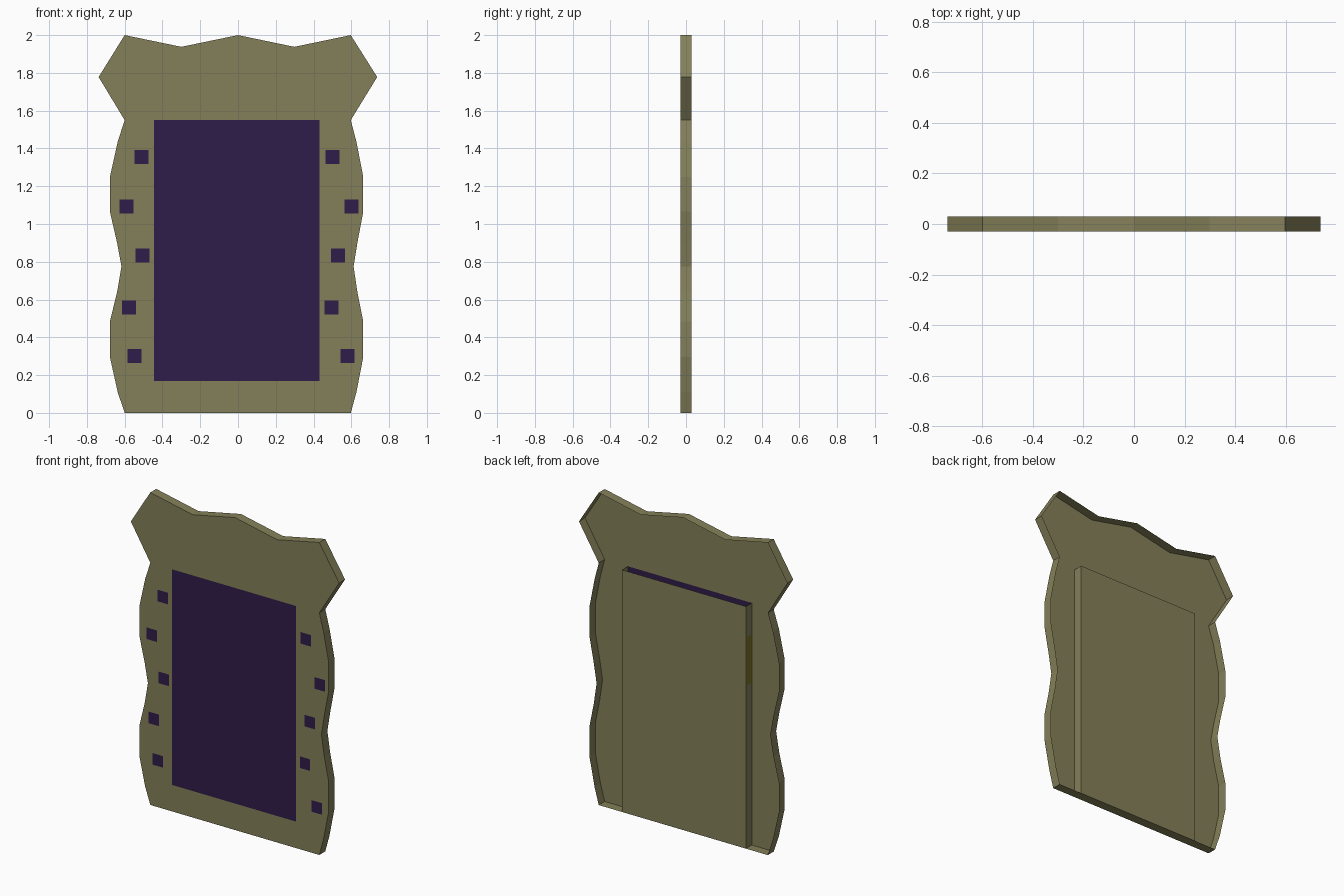
import bpy

if "Cube" in bpy.data.objects:
    bpy.data.objects.remove(bpy.data.objects["Cube"])

Y0, Y1 = -0.03, 0.03          # front and back of the frame


def material(name, rgb):
    m = bpy.data.materials.new(name)
    m.diffuse_color = (*rgb, 1)
    m.use_nodes = True
    m.node_tree.nodes["Principled BSDF"].inputs["Base Color"].default_value = m.diffuse_color
    return m


OLIVE = material("olive", (0.23, 0.215, 0.10))
PURPLE = material("purple", (0.028, 0.012, 0.067))
YELLOW = material("yellow", (0.20, 0.17, 0.01))


def mesh_object(name, verts, faces, mat):
    me = bpy.data.meshes.new(name)
    me.from_pydata(verts, [], faces)
    me.materials.append(mat)
    ob = bpy.data.objects.new(name, me)
    bpy.context.collection.objects.link(ob)
    return ob


def front_rect(name, x0, x1, z0, z1, y, mat):
    return mesh_object(name, [(x0, y, z0), (x1, y, z0), (x1, y, z1), (x0, y, z1)],
                       [(0, 1, 2, 3)], mat)


# Wavy frame outline: left x, right x, height, from the bottom up
sides = [(-0.60, 0.597, 0), (-0.637, 0.627, 0.11), (-0.678, 0.663, 0.295),
         (-0.678, 0.663, 0.485), (-0.64, 0.632, 0.64), (-0.617, 0.612, 0.775),
         (-0.64, 0.632, 0.90), (-0.678, 0.663, 1.065), (-0.678, 0.663, 1.25),
         (-0.637, 0.627, 1.435), (-0.60, 0.597, 1.55), (-0.738, 0.737, 1.778),
         (-0.60, 0.597, 2.0), (-0.30, 0.298, 1.938)]
outline = ([(r, z) for l, r, z in sides] + [(0, 2.0)]
           + [(l, z) for l, r, z in reversed(sides)])
n = len(outline)

# Frame: front face with a rim folded back, open at the back
verts = [(x, Y0, z) for x, z in outline] + [(x, Y1, z) for x, z in outline]
faces = [tuple(range(n))]
faces += [(i, i + n, (i + 1) % n + n, (i + 1) % n) for i in range(n)]
mesh_object("frame_shell", verts, faces, OLIVE)

# Rear pocket: two sides and a back, open at the top
PL, PR, PT = -0.445, 0.432, 1.55
path = [(PL, Y0), (PL, Y1), (PR, Y1), (PR, Y0)]
verts = [(x, y, z) for z in (0, PT) for x, y in path]
mesh_object("rear_pocket", verts,
            [(i, i + 4, i + 5, i + 1) for i in range(3)], OLIVE)

# Picture panel, visible in front and inside the pocket
front_rect("picture_panel", PL, PR, 0.17, PT, Y0 - 0.001, PURPLE)
panel_back = front_rect("picture_panel_back", PL, PR, 0.17, PT, Y0 + 0.001, PURPLE)
panel_back.data.flip_normals()

# Small square inlays down both sides
heights = [1.355, 1.093, 0.833, 0.558, 0.30]
columns = {"left": [-0.51, -0.59, -0.505, -0.576, -0.547],
           "right": [0.50, 0.60, 0.53, 0.496, 0.58]}
S = 0.037
for side, xs in columns.items():
    for x, z in zip(xs, heights):
        front_rect("square_inlay_" + side, x - S, x + S, z - S, z + S, Y0 - 0.001, PURPLE)

# Yellow tab on the pocket side
x = PL - 0.001
mesh_object("side_tab", [(x, -0.02, 1.04), (x, 0.02, 1.04), (x, 0.02, 1.35), (x, -0.02, 1.35)],
            [(0, 3, 2, 1)], YELLOW)
